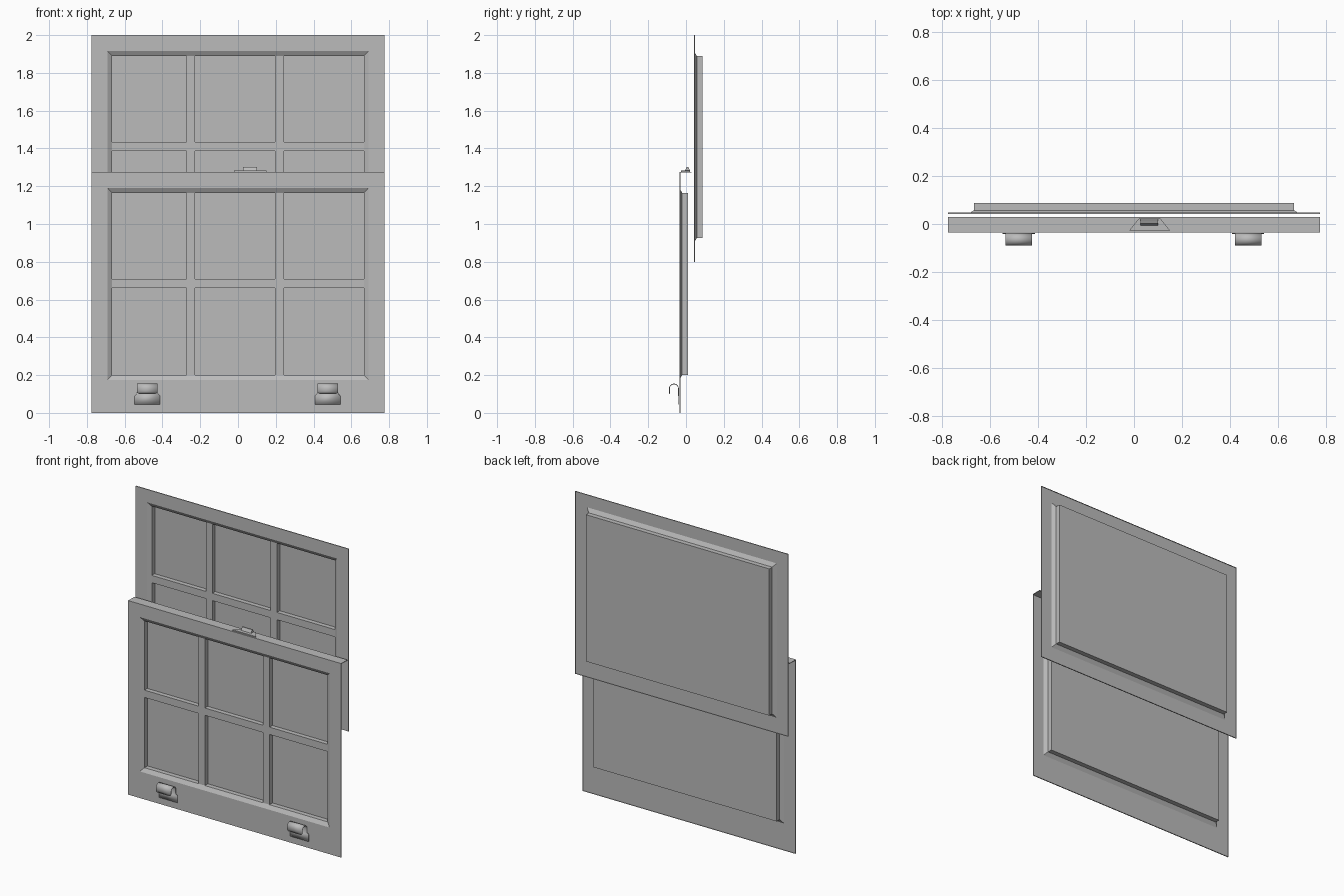
import bpy, bmesh
from math import sin, cos, pi

cube = bpy.data.objects.get("Cube")
if cube:
    bpy.data.objects.remove(cube, do_unlink=True)

# One plain grey for everything
GREY = (0.5, 0.5, 0.5, 1)
grey = bpy.data.materials.new("window_grey")
grey.use_nodes = True
grey.diffuse_color = GREY
grey.node_tree.nodes["Principled BSDF"].inputs["Base Color"].default_value = GREY


def add_object(name, bm):
    mesh = bpy.data.meshes.new(name)
    bm.to_mesh(mesh)
    bm.free()
    mesh.materials.append(grey)
    obj = bpy.data.objects.new(name, mesh)
    bpy.context.collection.objects.link(obj)
    return obj


def add_box(bm, x0, x1, y0, y1, z0, z1):
    verts = bmesh.ops.create_cube(bm, size=1)["verts"]
    for v in verts:
        v.co.x = x1 if v.co.x > 0 else x0
        v.co.y = y1 if v.co.y > 0 else y0
        v.co.z = z1 if v.co.z > 0 else z0


def loft(bm, rows, closed):
    """Join matching rows of vertices with quads."""
    for a, b in zip(rows, rows[1:]):
        n = len(a)
        for i in range(n if closed else n - 1):
            j = (i + 1) % n
            bm.faces.new((a[i], a[j], b[j], b[i]))


def sash(prefix, y, bottom, top):
    # Pressed sheet: rim, face, sloped moulding, deep recess and back pane
    low, high = top - 1.075, top - 0.11
    bm = bmesh.new()
    rings = []
    for w, z0, z1, depth in ((0.775, bottom, top, 0.006),
                             (0.775, bottom, top, 0),
                             (0.69, low - 0.025, high + 0.025, 0),
                             (0.667, low, high, 0.015),
                             (0.667, low, high, 0.046)):
        rings.append([bm.verts.new((x, y + depth, z)) for x, z in
                      ((-w, z0), (w, z0), (w, z1), (-w, z1))])
    loft(bm, rings, True)
    bm.faces.new(rings[-1])
    add_object(prefix + "_sash", bm)

    # Glazing bars, flush with the inner edge of the moulding
    bm = bmesh.new()
    front, back = y + 0.015, y + 0.045
    z0, z1 = top - 0.613, top - 0.565
    add_box(bm, -0.667, 0.667, front, back, z0, z1)
    for x in (-0.25, 0.22):
        add_box(bm, x - 0.023, x + 0.023, front, back, low, z0)
        add_box(bm, x - 0.023, x + 0.023, front, back, z1, high)
    add_object(prefix + "_glazing_bars", bm)


sash("lower", -0.035, 0, 1.275)
sash("upper", 0.042, 0.8, 2)

# Top ledge of the lower sash
bm = bmesh.new()
add_box(bm, -0.775, 0.775, -0.035, 0.03, 1.272, 1.276)
add_object("meeting_rail_ledge", bm)


# Lift hooks: a wide foot, a narrower stem and a lip curling forward
def lift_hook(name, x):
    path = [(-0.039, 0.045, 0.067), (-0.039, 0.09, 0.067), (-0.04, 0.102, 0.055)]
    for i in range(13):
        a = pi * i / 12
        path.append((-0.064 + 0.024 * cos(a), 0.128 + 0.025 * sin(a), 0.055))
    path += [(-0.088, 0.113, 0.055), (-0.087, 0.105, 0.051), (-0.086, 0.101, 0.043)]
    bm = bmesh.new()
    rows = [[bm.verts.new((x + s * w, y, z)) for s in (-1, 1)] for y, z, w in path]
    loft(bm, rows, False)
    obj = add_object(name, bm)
    solid = obj.modifiers.new("thickness", "SOLIDIFY")
    solid.thickness = 0.004
    solid.offset = 0
    bpy.ops.object.select_all(action="DESELECT")
    obj.select_set(True)
    bpy.context.view_layer.objects.active = obj
    bpy.ops.object.shade_smooth_by_angle(angle=pi / 6)


lift_hook("right_lift_hook", -0.48)
lift_hook("left_lift_hook", 0.475)


# Latch on the ledge: tapered plate with a ridged keeper
def prism(name, low, high):
    bm = bmesh.new()
    loft(bm, [[bm.verts.new(p) for p in ring] for ring in (low, high)], True)
    bm.verts.ensure_lookup_table()
    for ring in (low, high):
        start = 0 if ring is low else len(low)
        bm.faces.new(bm.verts[start:start + len(ring)])
    bmesh.ops.recalc_face_normals(bm, faces=bm.faces)
    add_object(name, bm)


plate = ((-0.02, -0.027), (0.15, -0.027), (0.11, 0.022), (0.02, 0.022))
prism("latch_plate", [(x, y, 1.276) for x, y in plate],
      [(x, y, 1.283) for x, y in plate])
keeper = ((-0.006, 1.282), (0.022, 1.282), (0.012, 1.303), (0.004, 1.303))
prism("latch_keeper", [(0.027, y, z) for y, z in keeper],
      [(0.1, y, z) for y, z in keeper])
